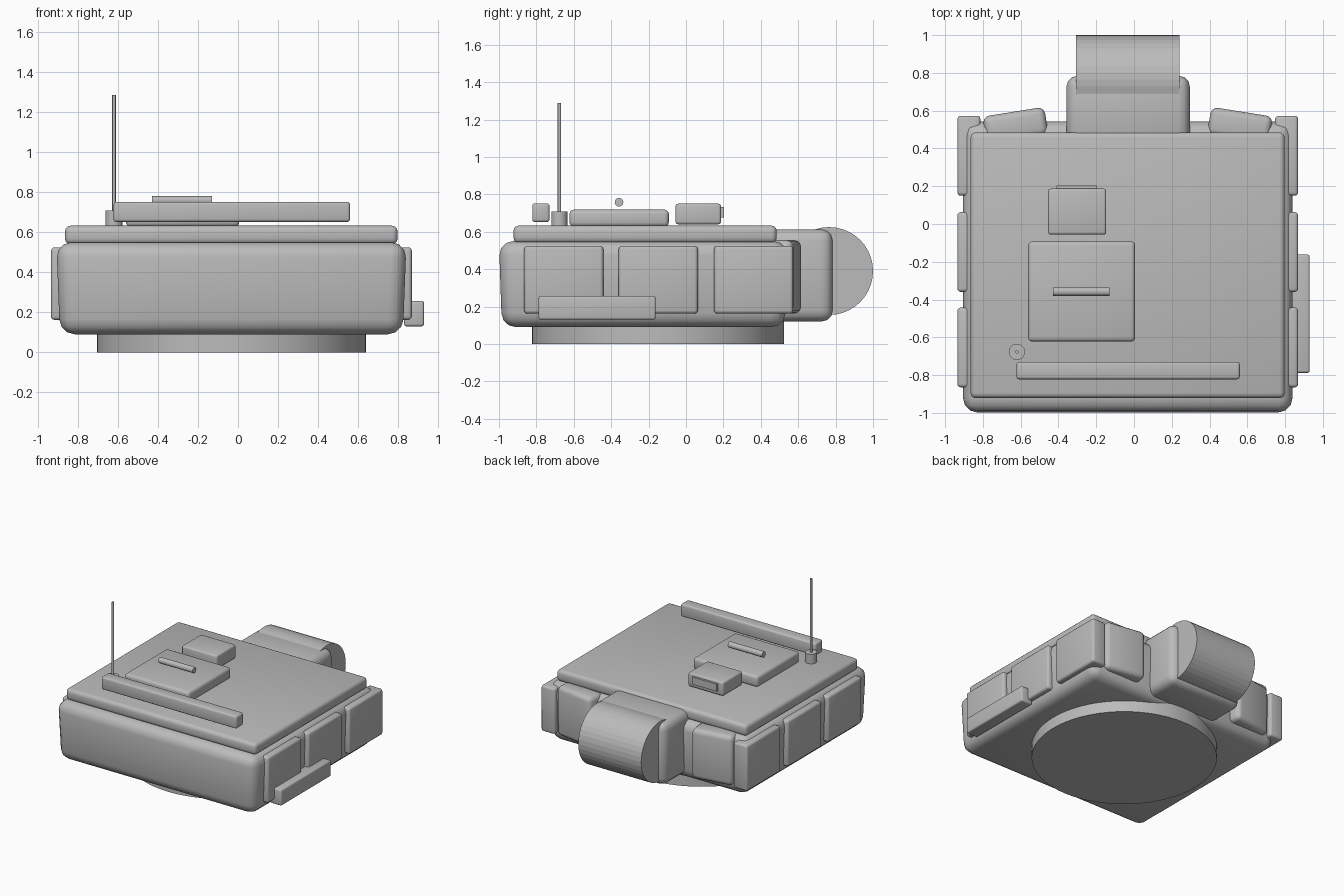
import bpy, bmesh, math
from mathutils import Matrix, Vector

if "Cube" in bpy.data.objects:
    bpy.data.objects.remove(bpy.data.objects["Cube"])

MID = -0.033  # centre line of the turret

grey = bpy.data.materials.new("plain_grey")
grey.diffuse_color = (0.5, 0.5, 0.5, 1)
grey.use_nodes = True
grey.node_tree.nodes["Principled BSDF"].inputs["Base Color"].default_value = grey.diffuse_color


def finish(name, bm, smooth=None):
    bmesh.ops.recalc_face_normals(bm, faces=bm.faces[:])
    me = bpy.data.meshes.new(name)
    bm.to_mesh(me)
    bm.free()
    me.materials.append(grey)
    if smooth:
        me.polygons.foreach_set("use_smooth", [True] * len(me.polygons))
        me.set_sharp_from_angle(angle=math.radians(smooth))
    ob = bpy.data.objects.new(name, me)
    bpy.context.collection.objects.link(ob)
    return ob


def box(name, x, y, z, bevel=0.015, segs=3, taper=1.0, turn=0.0):
    """Rounded box from (min, max) ranges; taper shrinks the bottom."""
    bm = bmesh.new()
    bmesh.ops.create_cube(bm, size=1)
    size = Vector((x[1] - x[0], y[1] - y[0], z[1] - z[0]))
    mid = Vector((x[0] + x[1], y[0] + y[1], z[0] + z[1])) / 2
    for v in bm.verts:
        t = taper if v.co.z < 0 else 1.0
        v.co = Vector((v.co.x * size.x * t, v.co.y * size.y * t, v.co.z * size.z))
    if bevel:
        bmesh.ops.bevel(bm, geom=bm.edges[:], offset=bevel, segments=segs,
                        profile=0.5, affect='EDGES', clamp_overlap=True)
    bm.transform(Matrix.Translation(mid) @ Matrix.Rotation(turn, 4, 'Z'))
    return finish(name, bm, 40)


def cylinder(name, centre, radius, length, axis='Z', sides=32, smooth=None):
    bm = bmesh.new()
    bmesh.ops.create_cone(bm, cap_ends=True, segments=sides, radius1=radius,
                          radius2=radius, depth=length)
    rot = Matrix.Rotation(math.pi / 2, 4, 'Y') if axis == 'X' else Matrix()
    bm.transform(Matrix.Translation(centre) @ rot)
    return finish(name, bm, smooth)


# Turret shell, roof plate and ring
box("turret_body", (-0.908, 0.842), (-1.0, 0.545), (0.09, 0.55), 0.075, 3, 0.98)
box("roof_plate", (-0.865, 0.798), (-0.922, 0.485), (0.54, 0.633), 0.028)
cylinder("turret_ring", (MID, -0.15, 0.06), 0.673, 0.12, sides=64, smooth=30)

# Side armour blocks and angled rear blocks, both sides
for side, label in ((-1, "left"), (1, "right")):
    for i, y0 in enumerate((-0.865, -0.36, 0.15)):
        xs = sorted((MID + side * 0.78, MID + side * 0.902))
        box(f"side_armour_{label}_{i + 1}", xs, (y0, y0 + 0.423), (0.162, 0.525), 0.018)
    cx = MID + side * 0.594
    box(f"rear_armour_{label}", (cx - 0.165, cx + 0.165), (0.445, 0.595),
        (0.162, 0.555), 0.035, turn=-side * math.radians(9))

# Stowage bar on the right side
box("side_stowage_bar", (0.83, 0.93), (-0.788, -0.162), (0.13, 0.257), 0.012)

# Gun mount with rounded shield
box("gun_mount", (-0.358, 0.296), (0.42, 0.785), (0.12, 0.613), 0.06)
cylinder("gun_shield", (MID, 0.765, 0.39), 0.235, 0.55, 'X', 40)

# Roof hatch and handle
box("roof_hatch", (-0.56, 0.006), (-0.623, -0.092), (0.628, 0.718), 0.022)
cylinder("hatch_handle", (-0.28, -0.358, 0.758), 0.023, 0.3, 'X', 16)

# Sight with its window
box("sight_box", (-0.455, -0.147), (-0.056, 0.187), (0.64, 0.75), 0.014)
box("sight_window", (-0.41, -0.195), (0.17, 0.203), (0.675, 0.732), 0)

# Front roof bar
box("front_roof_bar", (-0.622, 0.56), (-0.822, -0.73), (0.652, 0.752), 0.014)

# Antenna
cylinder("antenna_base", (-0.62, -0.677, 0.668), 0.043, 0.08, sides=24, smooth=30)
cylinder("antenna_rod", (-0.62, -0.677, 0.99), 0.009, 0.595, sides=12, smooth=40)
